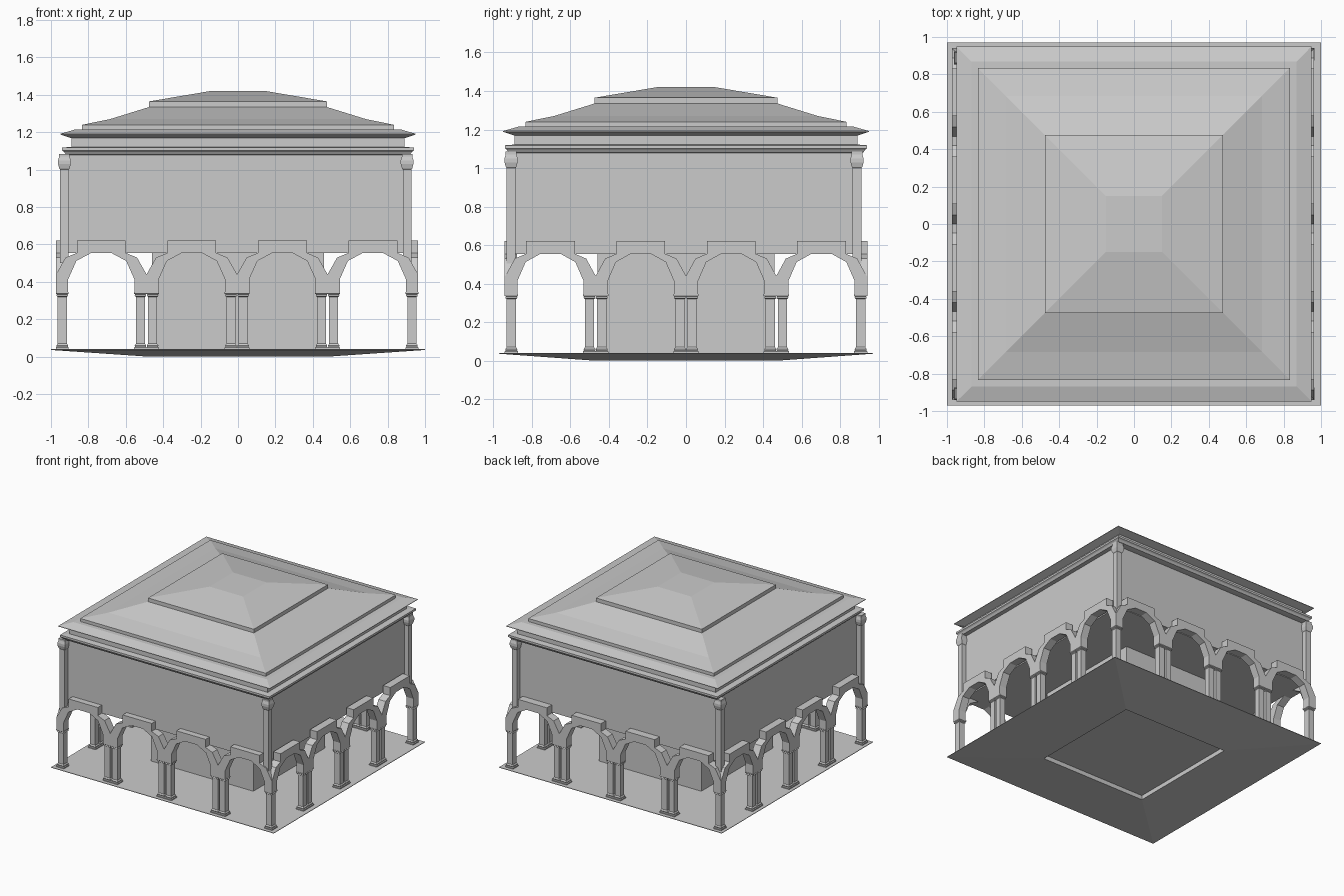
import bpy, bmesh, math
from mathutils import Matrix, Vector

if "Cube" in bpy.data.objects:
    bpy.data.objects.remove(bpy.data.objects["Cube"])

stone = bpy.data.materials.new("pale_grey_stone")
stone.diffuse_color = (0.6, 0.6, 0.6, 1)
stone.use_nodes = True
stone.node_tree.nodes["Principled BSDF"].inputs["Base Color"].default_value = stone.diffuse_color


def finish(name, bm):
    bmesh.ops.recalc_face_normals(bm, faces=bm.faces)
    me = bpy.data.meshes.new(name)
    bm.to_mesh(me)
    bm.free()
    me.materials.append(stone)
    ob = bpy.data.objects.new(name, me)
    bpy.context.collection.objects.link(ob)
    return ob


def loft(bm, rings, cx=0, cy=0):
    """Stack rectangular rings (half x, half y, z) into a closed solid."""
    loops = [[bm.verts.new((cx + sx * hx, cy + sy * hy, z))
              for sx, sy in ((-1, -1), (1, -1), (1, 1), (-1, 1))]
             for hx, hy, z in rings]
    for a, b in zip(loops, loops[1:]):
        for i in range(4):
            j = (i + 1) % 4
            bm.faces.new((a[i], a[j], b[j], b[i]))
    bm.faces.new(loops[0][::-1])
    bm.faces.new(loops[-1])


def square(profile):
    return [(r, r, z) for r, z in profile]


# floor slab: shallow inverted pyramid with a recess underneath
bm = bmesh.new()
loft(bm, [(.475, .475, .035), (.475, .475, 0), (1, .97, .036), (1, .97, .04)])
finish("floor", bm)

# inner core room
bm = bmesh.new()
loft(bm, square([(.46, .04), (.46, .57)]))
finish("core_room", bm)

# upper storey
BX, BY = -.012, -.01
bm = bmesh.new()
loft(bm, [(.9, .88, .555), (.9, .88, 1.1)], BX, BY)
finish("upper_storey", bm)

# corner posts of the upper storey with bulging capitals
post = square([(.023, .5), (.023, 1.0), (.027, 1.005), (.034, 1.03),
               (.034, 1.05), (.028, 1.07), (.028, 1.085)])
bm = bmesh.new()
for sx in (-1, 1):
    for sy in (-1, 1):
        loft(bm, post, BX + sx * .916, BY + sy * .898)
finish("corner_posts", bm)

# cornice and stepped roof
bm = bmesh.new()
loft(bm, square([(.9, 1.078), (.92, 1.08), (.93, 1.095), (.94, 1.102),
                 (.94, 1.118), (.89, 1.122), (.89, 1.168), (.95, 1.188),
                 (.95, 1.192), (.87, 1.215), (.833, 1.215), (.833, 1.24),
                 (.685, 1.27), (.475, 1.335), (.475, 1.365), (.15, 1.42)]))
finish("roof", bm)

# arcade: half outline of one arch, mirrored; u is a fraction of half a bay
OUTER = [(1, .34), (1, .44), (.79, .53), (.54, .555), (.54, .62)]
INNER = [(.73, .34), (.73, .415), (.55, .512), (.22, .555)]
COLUMN = square([(.034, .038), (.034, .048), (.029, .053), (.031, .06),
                 (.024, .07), (.024, .32), (.031, .325), (.028, .332),
                 (.034, .337), (.034, .345)])


def mirrored(pts):
    return [(-u, z) for u, z in pts] + [(u, z) for u, z in pts[::-1]]


def arcade(name, half_bay, face, depth, angle, ox):
    rot = Matrix.Translation((ox, 0, 0)) @ Matrix.Rotation(angle, 4, 'Z')
    bm = bmesh.new()
    outline = mirrored(OUTER) + mirrored(INNER)[::-1]
    for k in (-3, -1, 1, 3):
        c = k * half_bay
        vs = [bm.verts.new(rot @ Vector((c + u * half_bay, -face, z))) for u, z in outline]
        f = bm.faces.new(vs)
        ext = bmesh.ops.extrude_face_region(bm, geom=[f], use_keep_orig=True)
        move = rot.to_3x3() @ Vector((0, depth, 0))
        bmesh.ops.translate(bm, vec=move,
                            verts=[v for v in ext['geom'] if isinstance(v, bmesh.types.BMVert)])
    finish(name + "_arches", bm)
    # twin columns under each arch foot
    bm = bmesh.new()
    for k in (-3, -1, 1, 3):
        for s in (-.865, .865):
            p = rot @ Vector(((k + s) * half_bay, -face + .034, 0))
            loft(bm, COLUMN, p.x, p.y)
    finish(name + "_columns", bm)


arcade("front", .242, .941, .064, 0, -.005)
arcade("back", .242, .941, .064, math.pi, -.005)
arcade("right", .2345, .968, .064, math.pi / 2, -.005)
arcade("left", .2345, .968, .064, -math.pi / 2, -.005)
